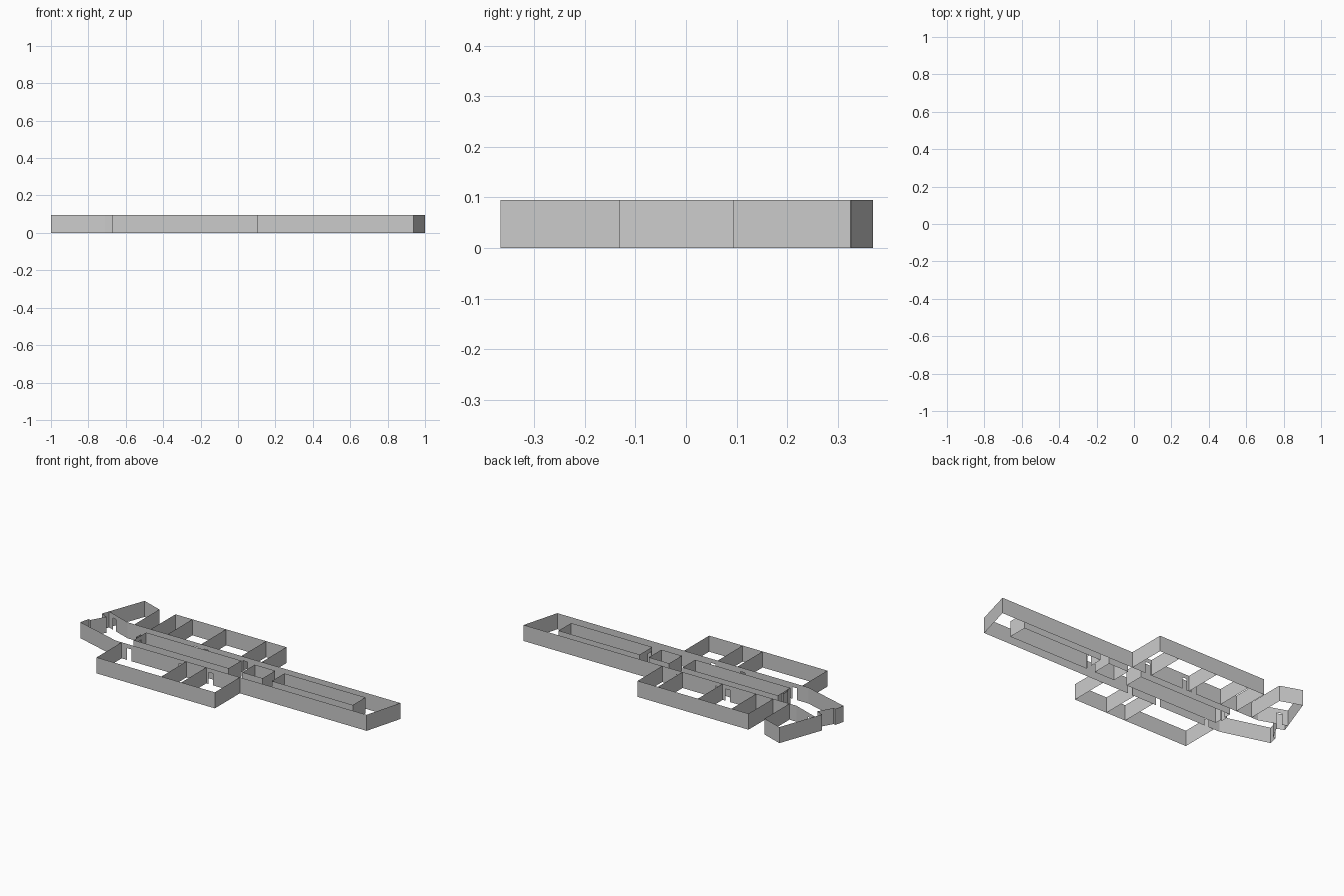
import bpy
import bmesh
from mathutils import Vector

cube = bpy.data.objects.get("Cube")
if cube:
    bpy.data.objects.remove(cube, do_unlink=True)

HEIGHT = 0.095
DOOR_HEIGHT = 0.07
DOOR_WIDTH = 0.03

grey = bpy.data.materials.new("wall grey")
grey.use_nodes = True
COLOR = (0.6, 0.6, 0.6, 1)
grey.diffuse_color = COLOR
grey.node_tree.nodes["Principled BSDF"].inputs["Base Color"].default_value = COLOR


def panel(bm, a, b, low, high):
    """Upright sheet between two plan points."""
    corners = [(a.x, a.y, low), (b.x, b.y, low), (b.x, b.y, high), (a.x, a.y, high)]
    bm.faces.new([bm.verts.new(c) for c in corners])


def wall(name, points, closed=False, doors=()):
    """Thin wall along a plan path, with doorways at the given plan points."""
    path = [Vector(p) for p in points]
    if closed:
        path.append(path[0])
    bm = bmesh.new()
    for a, b in zip(path, path[1:]):
        length = (b - a).length
        along = (b - a) / length
        stops = []
        for d in doors:
            offset = Vector(d) - a
            t = offset.dot(along)
            if 0 < t < length and (offset - along * t).length < 0.01:
                stops.append(t)
        start = 0
        for t in sorted(stops):
            left, right = t - DOOR_WIDTH / 2, t + DOOR_WIDTH / 2
            panel(bm, a + along * start, a + along * left, 0, HEIGHT)
            panel(bm, a + along * left, a + along * right, DOOR_HEIGHT, HEIGHT)
            start = right
        panel(bm, a + along * start, b, 0, HEIGHT)
    bmesh.ops.remove_doubles(bm, verts=bm.verts, dist=0.0001)
    mesh = bpy.data.meshes.new(name)
    bm.to_mesh(mesh)
    bm.free()
    mesh.materials.append(grey)
    obj = bpy.data.objects.new(name, mesh)
    bpy.context.collection.objects.link(obj)


def rectangle(x0, x1, y0, y1):
    return [(x0, y0), (x1, y0), (x1, y1), (x0, y1)]


FRONT, BACK = -0.133, 0.094
FRONT_EDGE, BACK_EDGE = -0.367, 0.325

# Long central hall and its slanted end
wall("hall_outer_wall",
     [(-0.71, FRONT), (0.938, FRONT), (1.0, BACK), (-0.79, BACK)],
     doors=[(x, FRONT) for x in (-0.62, -0.28, -0.085)]
     + [(x, BACK) for x in (-0.34, -0.275, -0.018)])

# Angled end room with its stepped entrance
wall("end_room_wall",
     [(-0.745, BACK), (-0.745, 0.326), (-0.872, 0.37), (-0.968, 0.106),
      (-0.924, 0.088), (-0.972, 0.003), (-0.985, 0.008), (-1.0, -0.05),
      (-0.71, FRONT)])
wall("end_room_partition", [(-0.79, BACK), (-0.953, 0.151)], doors=[(-0.905, 0.134)])

# Side wings with partitions
wings = [("back", BACK, BACK_EDGE, -0.638, 0.09, (-0.527, -0.306, -0.043)),
         ("front", FRONT, FRONT_EDGE, -0.671, 0.105, (-0.246, -0.115))]
for side, inner, outer, x0, x1, partitions in wings:
    wall(side + "_wing_wall", [(x0, inner), (x0, outer), (x1, outer), (x1, inner)])
    for i, x in enumerate(partitions):
        wall(f"{side}_wing_partition_{i + 1}", [(x, inner), (x, outer)])

# Inner rooms standing in the hall
Y0, Y1 = -0.073, 0.045
wall("inner_room_long", rectangle(-0.634, -0.01, Y0, Y1), True, [(-0.634, -0.015)])
wall("inner_room_small", rectangle(0.079, 0.213, Y0, Y1), True)
wall("inner_room_far", rectangle(0.273, 0.805, Y0, Y1), True, [(0.273, -0.05)])

# Shallow door recess on the long inner room
wall("door_recess", [(-0.634, 0.006), (-0.645, 0.006), (-0.645, -0.036), (-0.634, -0.036)])
